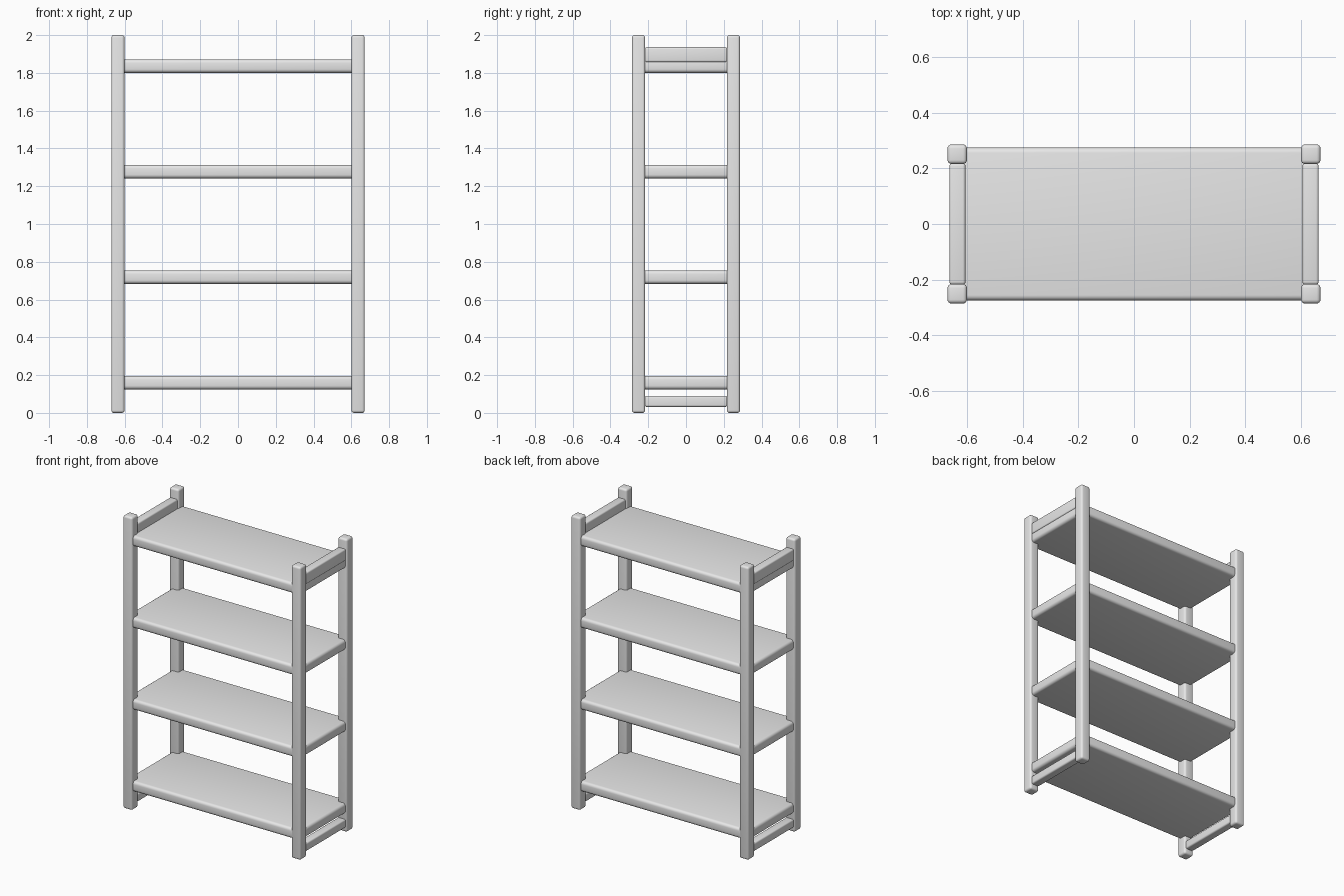
import bpy

if "Cube" in bpy.data.objects:
    bpy.data.objects.remove(bpy.data.objects["Cube"])

# One plain grey for the whole rack
grey = bpy.data.materials.new("light grey")
grey.diffuse_color = (0.8, 0.8, 0.8, 1.0)
grey.use_nodes = True
grey.node_tree.nodes["Principled BSDF"].inputs["Base Color"].default_value = grey.diffuse_color


def rounded_box(name, lo, hi, radius):
    """Box between two corners with rounded edges."""
    bpy.ops.mesh.primitive_cube_add(
        size=1, location=[(a + b) / 2 for a, b in zip(lo, hi)])
    ob = bpy.context.object
    ob.name = name
    ob.scale = [b - a for a, b in zip(lo, hi)]
    bpy.ops.object.transform_apply(location=False, rotation=False, scale=True)
    ob.data.materials.append(grey)
    bevel = ob.modifiers.new("rounded edges", 'BEVEL')
    bevel.width = radius
    bevel.segments = 4
    bpy.ops.object.modifier_apply(modifier=bevel.name)
    bpy.ops.object.shade_smooth_by_angle(angle=0.6)
    return ob


OUT_X, OUT_Y, POST = 0.671, 0.286, 0.07

# Four corner posts
for sx, side in ((-1, "left"), (1, "right")):
    for sy, end in ((-1, "front"), (1, "back")):
        cx, cy = sx * (OUT_X - POST / 2), sy * (OUT_Y - POST / 2)
        h = POST / 2
        rounded_box(f"{end}_{side}_post", (cx - h, cy - h, 0),
                    (cx + h, cy + h, 2), 0.014)

# Four shelves whose corners sink into the posts
for i in range(4):
    z = 0.125 + i * 0.5585
    rounded_box(f"shelf_{i + 1}", (-0.66, -0.275, z),
                (0.66, 0.275, z + 0.071), 0.019)

# Side rails: a low stretcher and a top guard on each side
for sx, side in ((-1, "left"), (1, "right")):
    cx = sx * 0.6355
    for name, z0, z1 in (("bottom_rail", 0.032, 0.09), ("top_rail", 1.857, 1.936)):
        rounded_box(f"{side}_{name}", (cx - 0.029, -0.218, z0),
                    (cx + 0.029, 0.218, z1), 0.01)
